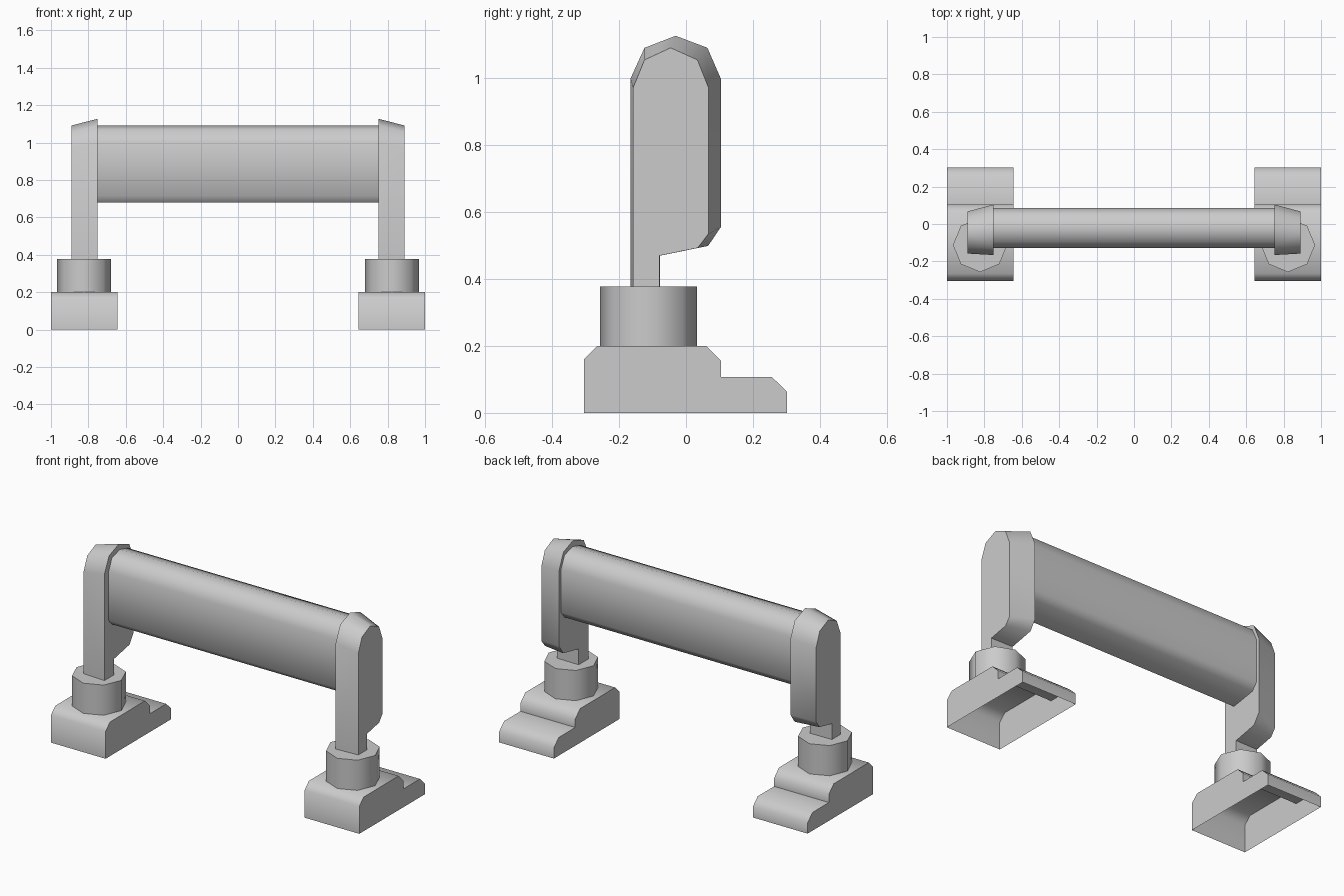
import bpy, bmesh
from math import radians, sin, cos, pi

if "Cube" in bpy.data.objects:
    bpy.data.objects.remove(bpy.data.objects["Cube"])


def loft(name, a, b, open_normals=(), mirror=True):
    """Join two matching loops of 3D points; drop caps facing open_normals."""
    bm = bmesh.new()
    va = [bm.verts.new(p) for p in a]
    vb = [bm.verts.new(p) for p in b]
    n = len(a)
    bm.faces.new(va)
    bm.faces.new(vb)
    for i in range(n):
        j = (i + 1) % n
        bm.faces.new((va[i], va[j], vb[j], vb[i]))
    bmesh.ops.recalc_face_normals(bm, faces=bm.faces)
    bm.normal_update()
    # leave hidden sides open
    hidden = [f for f in bm.faces
              if any(sum(c * d for c, d in zip(f.normal, o)) > 0.99 for o in open_normals)]
    bmesh.ops.delete(bm, geom=hidden, context='FACES')
    me = bpy.data.meshes.new(name)
    bm.to_mesh(me)
    bm.free()
    ob = bpy.data.objects.new(name, me)
    bpy.context.collection.objects.link(ob)
    bpy.ops.object.select_all(action='DESELECT')
    ob.select_set(True)
    bpy.context.view_layer.objects.active = ob
    bpy.ops.object.shade_smooth_by_angle(angle=radians(50))
    if mirror:
        ob.modifiers.new("mirror", 'MIRROR').use_axis = (True, False, False)
    return ob


def at_x(profile, x):
    return [(x, y, z) for y, z in profile]


DOWN = (0, 0, -1)

# stepped feet, hollow underneath
foot = [(-0.305, 0), (-0.305, 0.16), (-0.265, 0.2), (0.06, 0.2), (0.105, 0.155),
        (0.105, 0.107), (0.257, 0.107), (0.302, 0.063), (0.302, 0)]
loft("feet", at_x(foot, 0.645), at_x(foot, 1.0), [DOWN])

# eight-sided collars
ring = [(0.823 + 0.145 * cos(i * pi / 4), -0.112 + 0.145 * sin(i * pi / 4)) for i in range(8)]
loft("collars", [(x, y, 0.2) for x, y in ring], [(x, y, 0.377) for x, y in ring], [DOWN])

# upright posts, tapering towards the outside
inner = [(-0.166, 0.375), (-0.166, 0.999), (-0.124, 1.091), (-0.031, 1.127), (0.064, 1.091),
         (0.104, 0.999), (0.104, 0.555), (0.066, 0.499), (-0.077, 0.47), (-0.077, 0.375)]
outer = [(-0.158, 0.375), (-0.158, 0.972), (-0.124, 1.055), (-0.046, 1.091), (0.034, 1.055),
         (0.067, 0.972), (0.067, 0.535), (0.035, 0.493), (-0.079, 0.47), (-0.079, 0.375)]
loft("posts", at_x(inner, 0.75), at_x(outer, 0.891), [DOWN])

# long bar between the posts
bar = [(-0.128, 0.715), (-0.128, 1.0), (-0.096, 1.07), (-0.022, 1.091), (0.053, 1.07),
       (0.085, 1.0), (0.085, 0.745), (0.053, 0.705), (-0.095, 0.68)]
loft("crossbar", at_x(bar, -0.75), at_x(bar, 0.75), [(1, 0, 0), (-1, 0, 0)], mirror=False)
